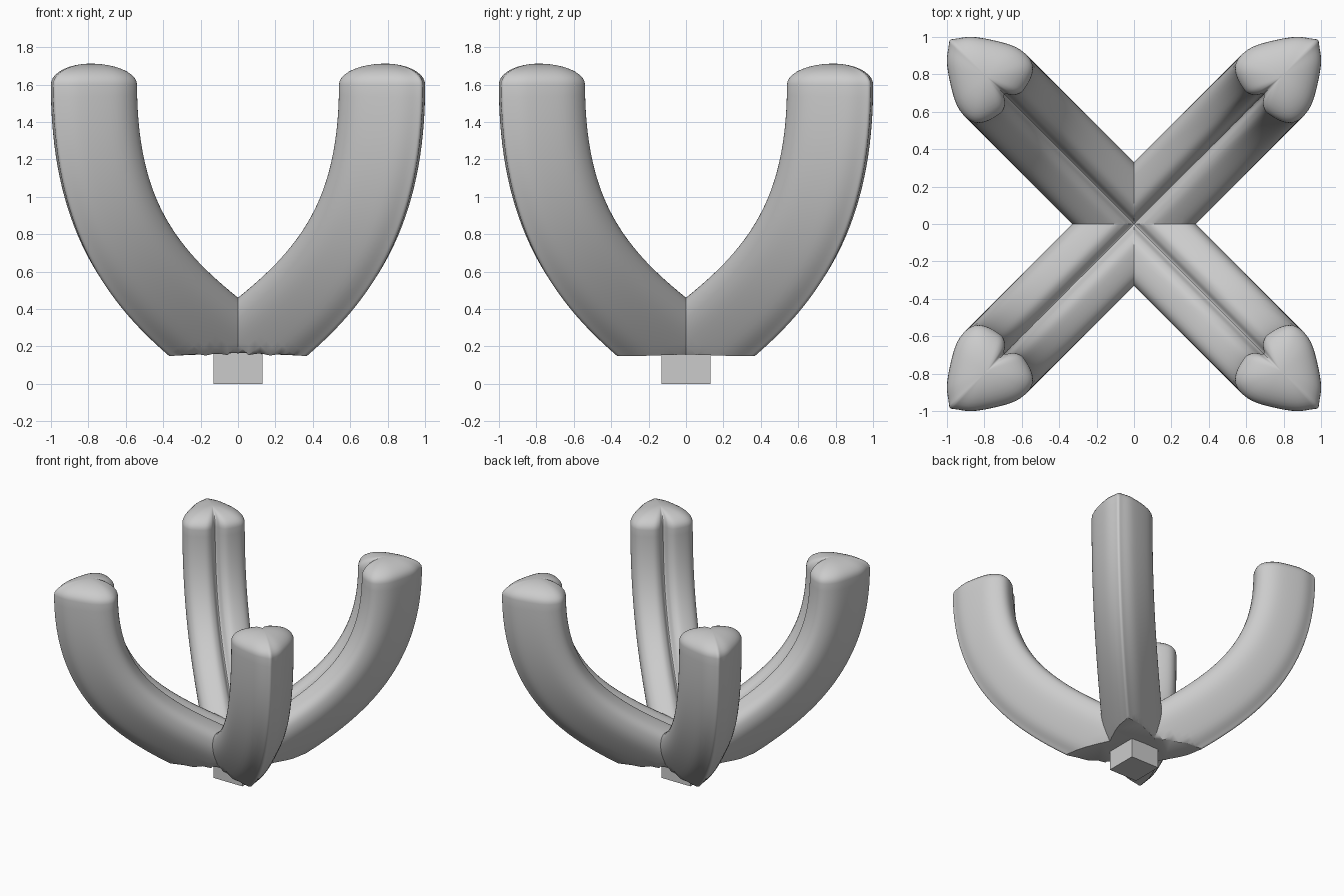
import bpy, bmesh
from math import sin, cos, pi, radians
from mathutils import Vector

if "Cube" in bpy.data.objects:
    bpy.data.objects.remove(bpy.data.objects["Cube"])

# Heart cross-section half: (offset along arm radius, half-width), cleft to tip
HALF = [(-.175, 0), (-.215, .035), (-.231, .09), (-.195, .195), (-.125, .232),
        (-.015, .212), (.15, .108), (.218, .028), (.235, 0)]


def heart(steps=5):
    pts = HALF + [(u, -v) for u, v in HALF[-2:0:-1]]
    pts = [Vector(p) for p in pts]
    n, out = len(pts), []
    for i in range(n):
        a, b, c, d = (pts[(i + k) % n] for k in (-1, 0, 1, 2))
        for s in range(steps):
            t = s / steps
            out.append(.5 * (2 * b + (c - a) * t + (2 * a - 5 * b + 4 * c - d) * t * t
                             + (3 * b - a - 3 * c + d) * t ** 3))
    return out


# Arm centre line in the diagonal plane: (radius, height)
P = [Vector(p) for p in ((0, .13), (.64, .47), (1.155, .76), (1.155, 1.6))]


def path(t):
    s = 1 - t
    pos = P[0] * s ** 3 + P[1] * 3 * s * s * t + P[2] * 3 * s * t * t + P[3] * t ** 3
    tan = (P[1] - P[0]) * s * s + (P[2] - P[1]) * 2 * s * t + (P[3] - P[2]) * t * t
    return pos, tan.normalized()


section = heart()
bm = bmesh.new()
rings = []


def add_ring(pos, tan, scale=1.0):
    ring = []
    for u, v in section:
        a, w = -.04 + (u + .04) * scale, v * scale
        r, z = pos.x + tan.y * a, pos.y - tan.x * a
        ring.append(bm.verts.new(((r + w) / 2 ** .5, (r - w) / 2 ** .5, z)))
    rings.append(ring)


# Straight tail past the centre, curved arm, then domed cap
p0, t0 = path(0)
add_ring(p0 - t0 * .45, t0)
for i in range(41):
    add_ring(*path(i / 40))
for i in range(1, 10):
    a = i / 9 * radians(86)
    add_ring(Vector((1.155, 1.6 + .112 * sin(a))), Vector((0, 1)), cos(a))
n = len(section)
for a, b in zip(rings, rings[1:]):
    for i in range(n):
        j = (i + 1) % n
        bm.faces.new((a[i], a[j], b[j], b[i]))
bm.faces.new(rings[0][::-1])
bm.faces.new(rings[-1])
bmesh.ops.recalc_face_normals(bm, faces=bm.faces)

# Cut the underside flat and close it, then trim to one quadrant


def cut(co, no):
    geom = bm.verts[:] + bm.edges[:] + bm.faces[:]
    return bmesh.ops.bisect_plane(bm, geom=geom, plane_co=co, plane_no=no,
                                  clear_inner=True)["geom_cut"]


edges = [e for e in cut((0, 0, .15), (0, 0, 1)) if isinstance(e, bmesh.types.BMEdge)]
bmesh.ops.contextual_create(bm, geom=edges)
cut((0, 0, 0), (1, 0, 0))
cut((0, 0, 0), (0, 1, 0))
# Slight arch across the underside
for v in bm.verts:
    if abs(v.co.z - .15) < 1e-4:
        v.co.z += .015 * max(0, 1 - (v.co.x / .34) ** 2)

mesh = bpy.data.meshes.new("curved_arms")
bmesh.ops.recalc_face_normals(bm, faces=bm.faces)
bm.to_mesh(mesh)
bm.free()
arms = bpy.data.objects.new("curved_arms", mesh)
bpy.context.collection.objects.link(arms)
mirror = arms.modifiers.new("Mirror", 'MIRROR')
mirror.use_axis = (True, True, False)
bpy.context.view_layer.objects.active = arms
arms.select_set(True)
bpy.ops.object.modifier_apply(modifier="Mirror")
bpy.ops.object.shade_smooth_by_angle(angle=radians(35))

# Square peg under the arms
bpy.ops.mesh.primitive_cube_add(size=1, location=(0, 0, .1))
peg = bpy.context.object
peg.name = "base_peg"
peg.scale = (.262, .262, .2)
